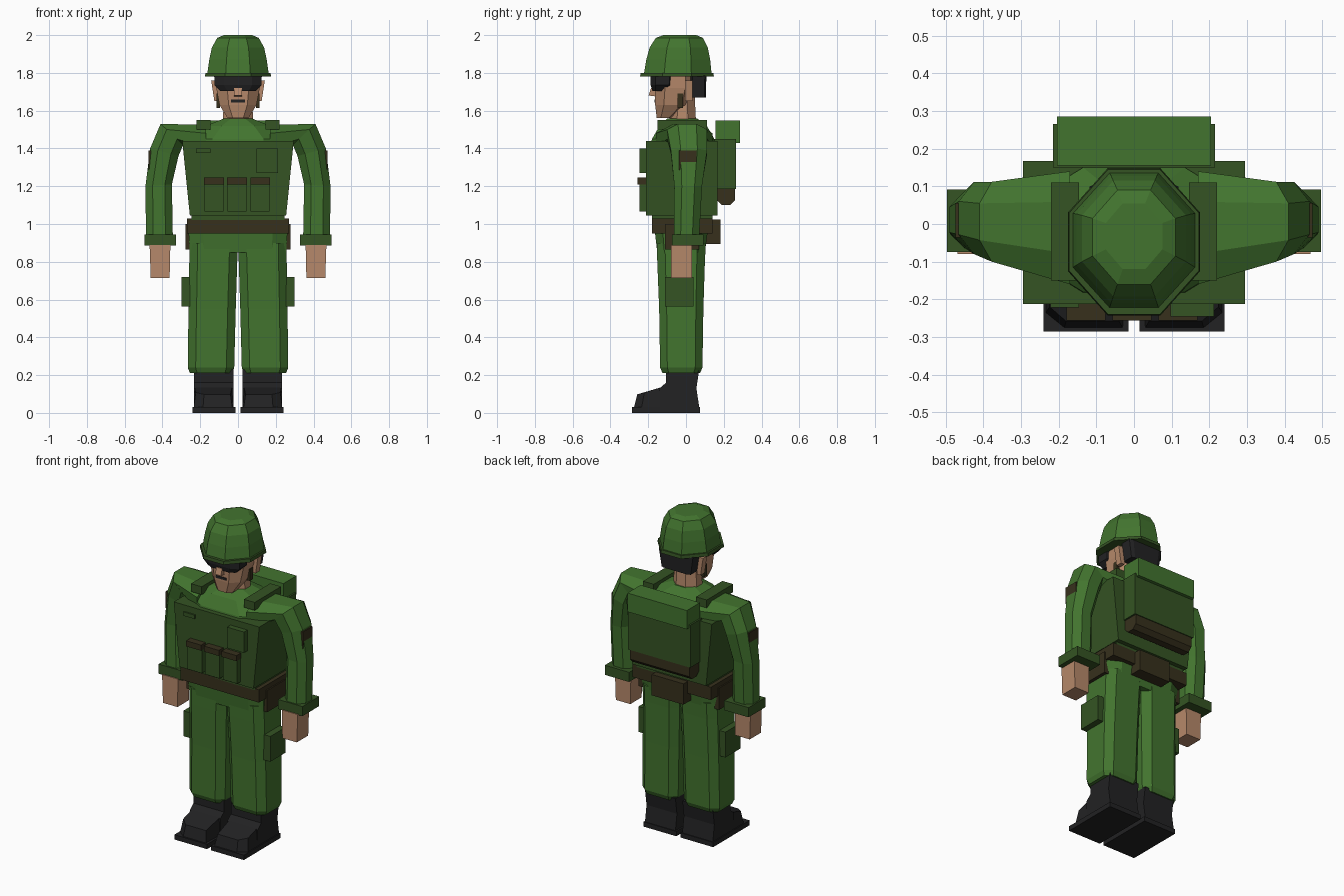
import bpy, bmesh
from mathutils import Vector


def material(name, rgb):
    m = bpy.data.materials.new(name)
    m.diffuse_color = (*rgb, 1)
    return m


GREEN = material("uniform green", (0.055, 0.175, 0.028))
OLIVE = material("gear dark green", (0.035, 0.088, 0.017))
BROWN = material("webbing brown", (0.038, 0.030, 0.012))
BLACK = material("black", (0.016, 0.016, 0.017))
SKIN = material("skin", (0.47, 0.25, 0.145))


def loft(name, rings, mat):
    """Skin a closed solid over equal-length rings of points."""
    bm = bmesh.new()
    vs = [[bm.verts.new(p) for p in r] for r in rings]
    n = len(vs[0])
    for a, b in zip(vs, vs[1:]):
        for i in range(n):
            j = (i + 1) % n
            bm.faces.new((a[i], a[j], b[j], b[i]))
    bm.faces.new(vs[0][::-1])
    bm.faces.new(vs[-1])
    bmesh.ops.recalc_face_normals(bm, faces=bm.faces[:])
    me = bpy.data.meshes.new(name)
    bm.to_mesh(me)
    bm.free()
    me.materials.append(mat)
    ob = bpy.data.objects.new(name, me)
    bpy.context.collection.objects.link(ob)
    return ob


def octagon(x0, x1, y0, y1, z, c=0.3):
    """Rectangle with corners cut by fraction c of each side."""
    dx, dy = (x1 - x0) * c, (y1 - y0) * c
    return [(x0 + dx, y0, z), (x1 - dx, y0, z), (x1, y0 + dy, z), (x1, y1 - dy, z),
            (x1 - dx, y1, z), (x0 + dx, y1, z), (x0, y1 - dy, z), (x0, y0 + dy, z)]


def stack(name, levels, mat, c=0.3):
    """Loft of horizontal octagons, levels = (z, x0, x1, y0, y1)."""
    return loft(name, [octagon(x0, x1, y0, y1, z, c) for z, x0, x1, y0, y1 in levels], mat)


def box(name, x, y, z, mat, top_x=None):
    t = top_x or x
    def rect(xs, h):
        return [(xs[0], y[0], h), (xs[1], y[0], h), (xs[1], y[1], h), (xs[0], y[1], h)]
    return loft(name, [rect(x, z[0]), rect(t, z[1])], mat)


def extrude(name, profile, x0, x1, mat):
    """Extrude a (y, z) side profile along x."""
    return loft(name, [[(x, y, z) for y, z in profile] for x in (x0, x1)], mat)


def mirror(ob):
    m = ob.modifiers.new("mirror", 'MIRROR')
    m.use_axis[0] = True
    return ob


# Helmet: brim and faceted dome
stack("helmet_brim", [(1.78, -.175, .175, -.243, .148), (1.80, -.172, .172, -.24, .145)], OLIVE)
stack("helmet_dome", [(1.80, -.162, .162, -.222, .135), (1.87, -.152, .152, -.21, .128),
                      (1.935, -.138, .138, -.192, .115), (1.985, -.11, .11, -.16, .09),
                      (2.0, -.075, .075, -.12, .055)], GREEN)

# Head, neck, ears and nose
stack("head", [(1.56, -.055, .055, -.155, -.07), (1.63, -.098, .098, -.163, .02),
               (1.72, -.115, .115, -.165, .05), (1.79, -.118, .118, -.165, .05)], SKIN, .25)
stack("neck", [(1.5, -.085, .085, -.09, .055), (1.70, -.07, .07, -.085, .045)], SKIN)
mirror(box("ear", (.10, .125), (-.005, .035), (1.65, 1.76), SKIN, (.10, .142)))
extrude("nose", [(-.155, 1.675), (-.198, 1.68), (-.185, 1.72), (-.155, 1.73)], -.02, .02, SKIN)
box("mouth", (-.036, .036), (-.168, -.16), (1.643, 1.658), BLACK)
stack("goggles", [(1.705, -.095, .095, -.178, -.09), (1.735, -.124, .124, -.187, -.065),
                  (1.785, -.126, .126, -.188, -.06)], BLACK, .2)
stack("hair", [(1.67, -.10, .10, .025, .105), (1.785, -.118, .118, .025, .108)], BLACK, .1)
mirror(box("chin_strap", (.095, .113), (-.045, -.015), (1.615, 1.69), BROWN))

# Upper torso under the vest
stack("torso", [(1.0, -.23, .23, -.16, .11), (1.40, -.27, .27, -.19, .15),
                (1.45, -.27, .27, -.18, .15), (1.52, -.17, .17, -.14, .11),
                (1.558, -.075, .075, -.10, .06)], GREEN, .25)

# Vest with shoulder straps
box("vest", (-.255, .255), (-.212, .167), (1.045, 1.44), OLIVE, (-.295, .295))
box("vest_hem", (-.245, .245), (-.18, .14), (1.02, 1.05), OLIVE)
mirror(box("shoulder_strap", (.146, .22), (-.15, .11), (1.50, 1.55), OLIVE))
for i in (-1, 0, 1):
    cx = i * .122 - .005
    box("ammo_pouch", (cx - .05, cx + .05), (-.246, -.20), (1.065, 1.215), OLIVE)
    box("ammo_pouch_flap", (cx - .052, cx + .052), (-.256, -.20), (1.21, 1.245), BROWN)
box("radio_pocket", (.097, .213), (-.246, -.20), (1.27, 1.40), OLIVE)
box("name_tape", (-.222, -.146), (-.221, -.205), (1.376, 1.40), OLIVE)

# Belt and its pouches
box("belt", (-.27, .27), (-.18, .14), (.95, 1.03), BROWN)
box("back_pouch", (-.11, .11), (.10, .182), (.895, 1.025), BROWN)
mirror(box("side_pouch", (.23, .278), (-.11, .07), (.865, 1.0), BROWN))

# Backpack: bag, lid and bed roll
box("backpack", (-.215, .215), (.15, .265), (1.185, 1.45), OLIVE)
box("backpack_lid", (-.205, .205), (.155, .285), (1.43, 1.547), GREEN)
extrude("bed_roll", [(.165, 1.125), (.165, 1.185), (.26, 1.185), (.26, 1.125),
                     (.235, 1.10), (.19, 1.10)], -.205, .205, BROWN)


# Arms: cut-corner sections between an inner and an outer point
def arm_ring(p, q, y0, y1, c=.27):
    p, q = Vector((p[0], 0, p[1])), Vector((q[0], 0, q[1]))
    ring = []
    for u, v in ((c, 0), (1 - c, 0), (1, c), (1, 1 - c), (1 - c, 1), (c, 1), (0, 1 - c), (0, c)):
        pt = p.lerp(q, u)
        pt.y = y0 + (y1 - y0) * v
        ring.append(pt)
    return ring


mirror(loft("arm", [arm_ring((.17, 1.36), (.17, 1.525), -.16, .14),
                    arm_ring((.29, 1.42), (.41, 1.53), -.10, .112),
                    arm_ring((.315, 1.36), (.465, 1.40), -.08, .112),
                    arm_ring((.35, 1.21), (.49, 1.20), -.062, .085),
                    arm_ring((.345, .93), (.487, .93), -.065, .07)], GREEN))
mirror(box("arm_patch", (.43, .474), (-.036, .056), (1.285, 1.39), BROWN))
mirror(box("cuff", (.328, .496), (-.074, .092), (.885, .945), OLIVE))
mirror(box("hand", (.362, .462), (-.08, .032), (.715, .89), SKIN, (.358, .468)))

# Hips and trouser legs
stack("hips", [(.85, -.255, .255, -.152, .10), (.96, -.262, .262, -.165, .115)], GREEN, .15)
mirror(stack("trouser_leg", [(.212, .03, .255, -.125, .075), (.24, .02, .266, -.137, .087),
                             (.55, .012, .262, -.142, .092), (.80, .004, .258, -.152, .10),
                             (.90, 0, .257, -.155, .105)], GREEN, .17))
mirror(box("thigh_pocket", (.24, .30), (-.11, .04), (.562, .72), OLIVE))

# Boots: flat sole and a side profile with cut toe
mirror(box("boot_sole", (.014, .24), (-.285, .075), (0, .03), BLACK))
mirror(extrude("boot_shaft", [(-.14, .03), (-.14, .13), (-.105, .16), (-.105, .23),
                              (.07, .23), (.055, .13), (.07, .03)], .024, .234, BLACK))
mirror(loft("boot_toe", [[(.03, -.275, .03), (.185, -.275, .03), (.234, -.235, .03),
                          (.234, -.10, .03), (.024, -.10, .03)],
                         [(.04, -.258, .098), (.18, -.258, .098), (.224, -.22, .108),
                          (.224, -.10, .145), (.03, -.10, .145)]], BLACK))
